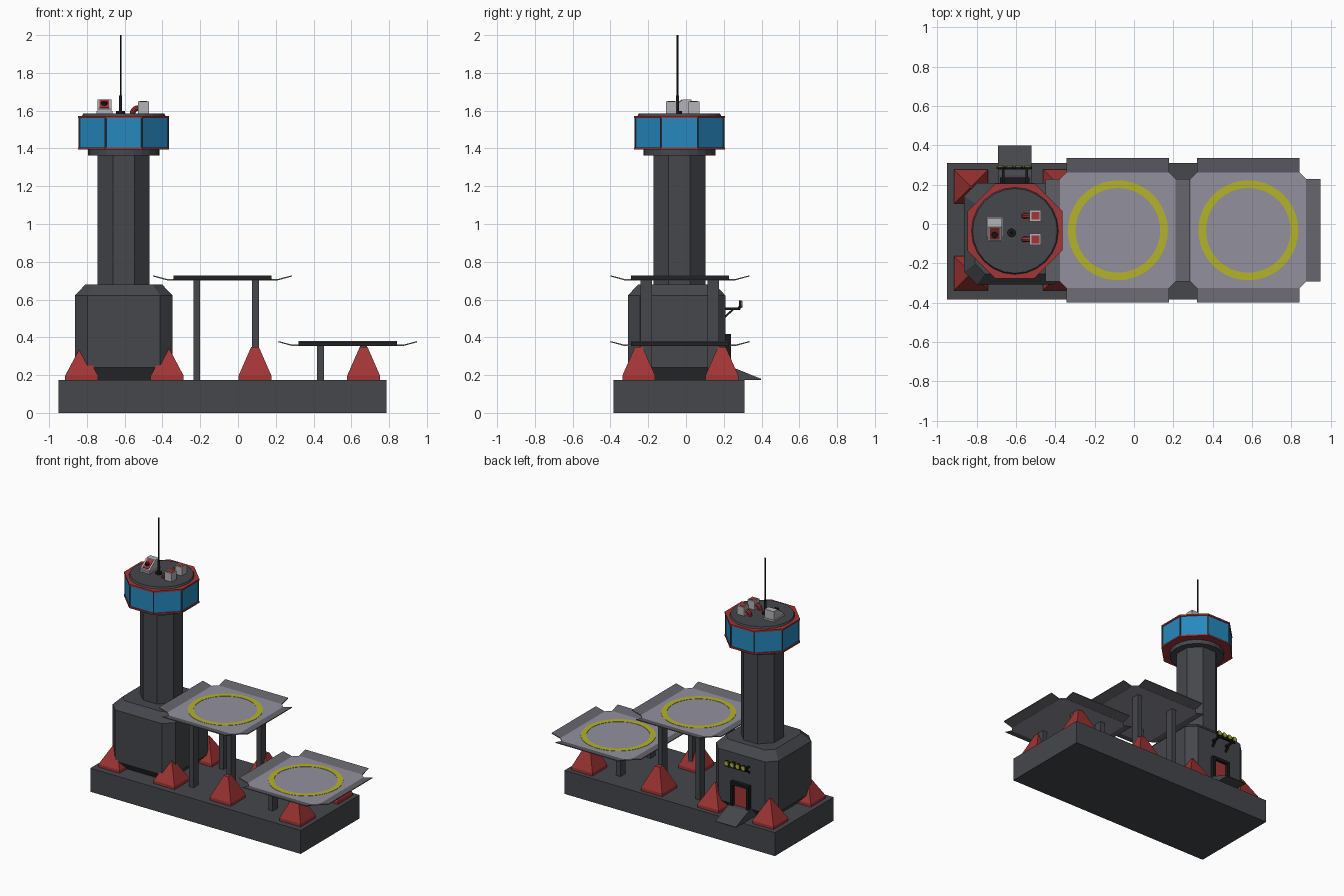
import bpy, bmesh, math
from mathutils import Vector

if "Cube" in bpy.data.objects:
    bpy.data.objects.remove(bpy.data.objects["Cube"])


def material(name, rgb):
    m = bpy.data.materials.new(name)
    m.diffuse_color = (*rgb, 1)
    m.use_nodes = True
    m.node_tree.nodes["Principled BSDF"].inputs["Base Color"].default_value = m.diffuse_color
    return m


DARK = material("dark_grey", (0.06, 0.063, 0.072))
BLACK = material("black", (0.01, 0.01, 0.012))
PALE = material("pad_grey", (0.29, 0.28, 0.34))
LIP = material("lip_grey", (0.13, 0.13, 0.15))
LIGHT = material("light_grey", (0.45, 0.45, 0.48))
RED = material("red", (0.36, 0.035, 0.035))
BLUE = material("window_blue", (0.02, 0.25, 0.52))
YELLOW = material("yellow", (0.45, 0.45, 0.025))


def loft(name, rings, mat, closed=False):
    """Skin a list of equal-sized point rings; cap the ends unless closed."""
    bm = bmesh.new()
    vs = [[bm.verts.new(p) for p in r] for r in rings]
    n, k = len(rings[0]), len(rings)
    for j in range(k if closed else k - 1):
        a, b = vs[j], vs[(j + 1) % k]
        for i in range(n):
            bm.faces.new((a[i], a[(i + 1) % n], b[(i + 1) % n], b[i]))
    if not closed:
        bm.faces.new(vs[0][::-1])
        bm.faces.new(vs[-1])
    bmesh.ops.recalc_face_normals(bm, faces=bm.faces)
    me = bpy.data.meshes.new(name)
    bm.to_mesh(me)
    bm.free()
    me.materials.append(mat)
    ob = bpy.data.objects.new(name, me)
    bpy.context.collection.objects.link(ob)
    return ob


def rect(cx, cy, hx, hy, z):
    return [(cx + sx * hx, cy + sy * hy, z) for sx, sy in ((-1, -1), (1, -1), (1, 1), (-1, 1))]


def octo(cx, cy, h, z, c=None):
    """Square of half-width h with corners cut by c (regular octagon by default)."""
    c = h * 0.5858 if c is None else c
    k = h - c
    return [(cx + x, cy + y, z) for x, y in
            ((-k, -h), (k, -h), (h, -k), (h, k), (k, h), (-k, h), (-h, k), (-h, -k))]


def circle(cx, cy, r, z, n=24):
    return [(cx + r * math.cos(2 * math.pi * i / n), cy + r * math.sin(2 * math.pi * i / n), z) for i in range(n)]


def box(name, x0, x1, y0, y1, z0, z1, mat):
    cx, cy, hx, hy = (x0 + x1) / 2, (y0 + y1) / 2, (x1 - x0) / 2, (y1 - y0) / 2
    return loft(name, [rect(cx, cy, hx, hy, z0), rect(cx, cy, hx, hy, z1)], mat)


def profile_x(name, pts, x0, x1, mat):
    """Extrude a (y, z) outline along x."""
    return loft(name, [[(x, y, z) for y, z in pts] for x in (x0, x1)], mat)


def rod(name, a, b, r, mat, n=12):
    a, b = Vector(a), Vector(b)
    q = (b - a).to_track_quat('Z', 'Y')
    return loft(name, [[p + q @ Vector(v) for v in circle(0, 0, r, 0, n)] for p in (a, b)], mat)


TX, TY = -0.605, -0.035
TOP = 0.175

# Slab, tower body and shaft
box("base_slab", -0.95, 0.785, -0.383, 0.31, 0, TOP, DARK)
loft("tower_body", [octo(TX, -0.05, 0.2, TOP, 0.05), octo(TX, -0.05, 0.258, 0.24, 0.065),
                    octo(TX, -0.05, 0.258, 0.622, 0.065), octo(TX, -0.05, 0.203, 0.68, 0.05)], DARK)
loft("tower_shaft", [octo(TX, TY, 0.1375, 0.67), octo(TX, TY, 0.1375, 1.37)], DARK)

# Control room: floor, windows, trims, roof
loft("room_floor", [circle(TX, TY, 0.19, 1.362), circle(TX, TY, 0.19, 1.4)], DARK)
loft("room_windows", [octo(TX, TY, 0.234, 1.4), octo(TX, TY, 0.234, 1.57)], BLUE)
for name, z in (("lower_trim", 1.394), ("upper_trim", 1.56)):
    loft(name, [octo(TX, TY, 0.241, z), octo(TX, TY, 0.241, z + 0.012)], RED)
loft("room_roof", [circle(TX, TY, 0.222, 1.57), circle(TX, TY, 0.215, 1.585)], DARK)
for i, (x, y, z) in enumerate(octo(TX, TY, 0.2345, 1.4)):
    rod(f"window_post_{i}", (x, y, z), (x, y, 1.565), 0.005, DARK, 6)

# Antenna
for name, r, z0, z1 in (("antenna_foot", 0.023, 1.58, 1.597), ("antenna_sleeve", 0.009, 1.59, 1.68),
                        ("antenna_mast", 0.004, 1.68, 2.0)):
    rod(name, (-0.622, -0.045, z0), (-0.622, -0.045, z1), r, BLACK)

# Rooftop ventilation unit with fan
box("vent_foot", -0.75, -0.665, -0.09, 0.035, 1.58, 1.597, LIGHT)
profile_x("vent_box", [(-0.085, 1.597), (0.03, 1.597), (0.03, 1.66), (-0.015, 1.66), (-0.085, 1.61)],
          -0.745, -0.67, LIGHT)
profile_x("vent_grille", [(-0.08, 1.60), (-0.02, 1.60), (-0.02, 1.66), (-0.08, 1.618)], -0.732, -0.683, RED)
rod("vent_fan", (-0.708, -0.05, 1.62), (-0.708, -0.058, 1.646), 0.016, BLACK)

# Rooftop boxes fed by bent pipes
for i, y in enumerate((0.042, -0.078)):
    box(f"roof_box_{i}", -0.53, -0.472, y - 0.029, y + 0.029, 1.583, 1.648, LIGHT)
    box(f"roof_box_lid_{i}", -0.521, -0.481, y - 0.02, y + 0.02, 1.64, 1.65, RED)
    rings = []
    for k in range(6):
        a = math.pi / 2 * k / 5
        c = Vector((-0.53 - 0.028 * math.cos(a), y, 1.585 + 0.028 * math.sin(a)))
        out = Vector((-math.cos(a), 0, math.sin(a)))
        rings.append([c + 0.015 * (out * math.cos(t) + Vector((0, 1, 0)) * math.sin(t))
                      for t in (2 * math.pi * s / 10 for s in range(10))])
    loft(f"roof_pipe_{i}", rings, RED)

# Pyramid footings: four round the tower, two under each pad
for i, (x, tip) in enumerate(((-0.828, 0.006), (-0.375, 0.006), (0.09, 0.02), (0.665, 0.02))):
    for j, y in enumerate((-0.25, 0.19)):
        loft(f"footing_{i}_{j}", [rect(x, y, 0.087, 0.087, TOP), rect(x, y, 0.087, 0.087, 0.197),
                                  rect(x, y, tip, tip, 0.35)], RED)


# Landing pads with upturned lips and columns
def landing_pad(tag, cx, z, columns):
    cy = -0.032
    loft(f"{tag}_plate", [octo(cx, cy, 0.295, z, 0.035), octo(cx, cy, 0.295, z + 0.008, 0.035)], PALE)
    zt = z + 0.006
    for i in range(4):
        ca, sa = round(math.cos(i * math.pi / 2)), round(math.sin(i * math.pi / 2))
        prof = ((0.29, z), (0.367, z + 0.021), (0.367, z + 0.027), (0.29, z + 0.007))
        loft(f"{tag}_lip_{i}", [[(cx + d * ca - w * sa, cy + d * sa + w * ca, h) for d, h in prof]
                                for w in (-0.26, 0.26)], LIP)
    loft(f"{tag}_ring", [circle(cx, cy, r, h, 40) for r, h in
                         ((0.215, zt), (0.254, zt), (0.254, zt + 0.004), (0.215, zt + 0.004))], YELLOW, True)
    for i, x in enumerate(columns):
        for j, y in enumerate((-0.21, 0.145)):
            box(f"{tag}_column_{i}_{j}", x - 0.018, x + 0.018, y - 0.03, y + 0.03, TOP, z + 0.002, DARK)


landing_pad("high_pad", -0.082, 0.701, (-0.218, 0.092))
landing_pad("low_pad", 0.581, 0.353, (0.436, 0.665))

# Doorway and ramp at the back
profile_x("ramp", [(0.15, TOP), (0.398, TOP), (0.398, 0.18), (0.25, 0.24), (0.15, 0.24)], -0.69, -0.52, DARK)
for i, x in enumerate((-0.68, -0.551)):
    box(f"door_jamb_{i}", x, x + 0.021, 0.19, 0.237, 0.235, 0.415, BLACK)
box("door_lintel", -0.68, -0.53, 0.19, 0.237, 0.395, 0.417, BLACK)
box("door_leaf", -0.66, -0.55, 0.19, 0.216, 0.235, 0.396, RED)

# Floodlight bar over the door
box("lamp_bar", -0.69, -0.525, 0.276, 0.288, 0.548, 0.562, BLACK)
for i, x in enumerate((-0.665, -0.545)):
    box(f"lamp_arm_{i}", x - 0.007, x + 0.007, 0.2, 0.285, 0.545, 0.557, BLACK)
    profile_x(f"lamp_brace_{i}", [(0.2, 0.495), (0.2, 0.51), (0.245, 0.55), (0.258, 0.55)], x - 0.007, x + 0.007, BLACK)
for i in range(4):
    x = -0.677 + i * 0.046
    rod(f"lamp_shell_{i}", (x, 0.28, 0.575), (x, 0.293, 0.575), 0.021, BLACK)
    rod(f"lamp_glass_{i}", (x, 0.29, 0.575), (x, 0.298, 0.575), 0.017, YELLOW)
